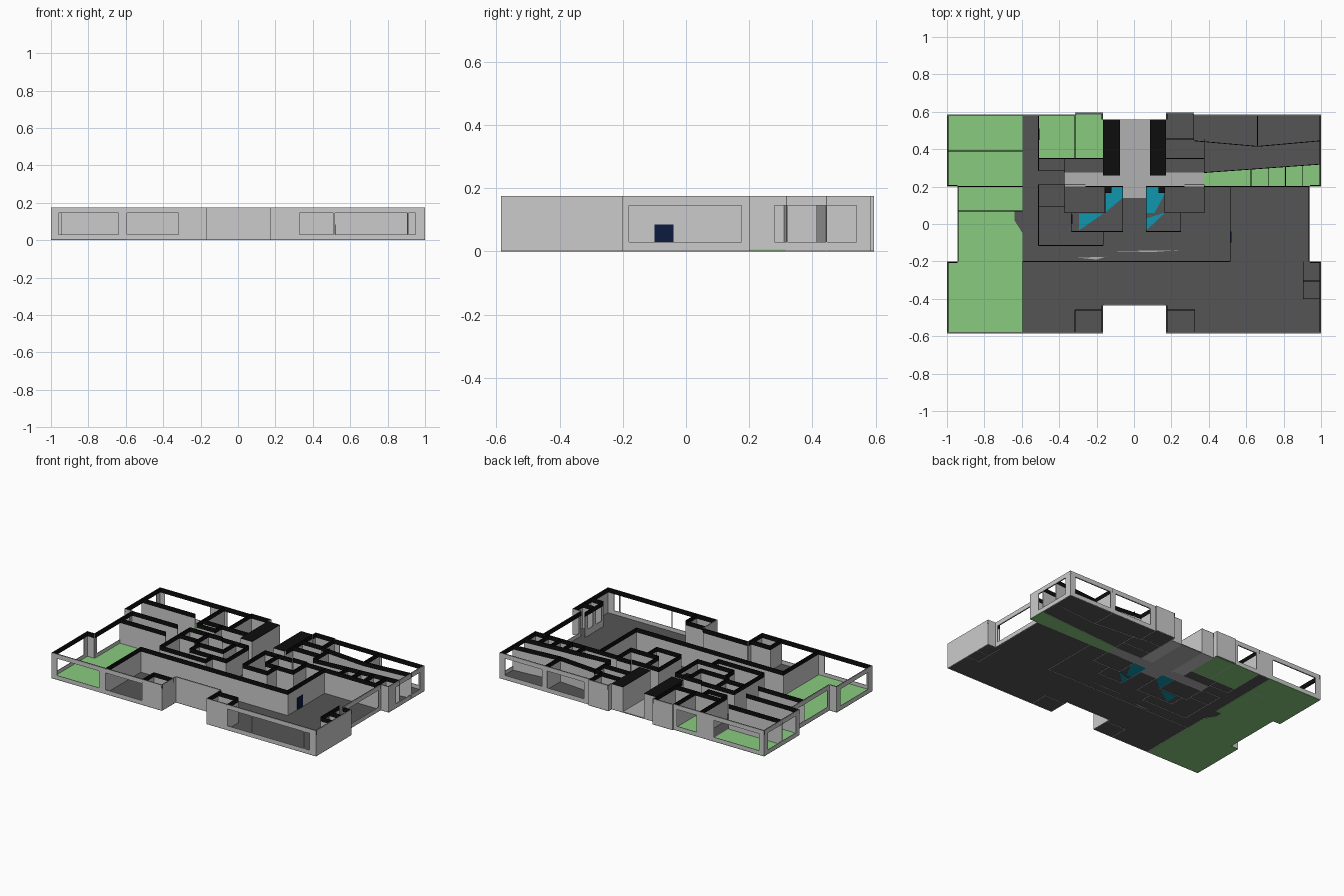
import bpy, bmesh
from mathutils import Vector

H, BAND, T = 0.175, 0.145, 0.004


def material(name, rgb):
    m = bpy.data.materials.new(name)
    m.diffuse_color = (*rgb, 1)
    return m


DARK = material("dark_floor", (.09, .09, .09))
GREEN = material("green_floor", (.25, .60, .21))
TEAL = material("teal_floor", (.005, .31, .42))
LIGHT = material("light_floor", (.44, .44, .44))
BLACK = material("black_band", (.004, .004, .004))
BLUE = material("blue_door", (.004, .01, .05))


def finish(bm, name, mat=None):
    bmesh.ops.recalc_face_normals(bm, faces=bm.faces)
    me = bpy.data.meshes.new(name)
    bm.to_mesh(me)
    bm.free()
    ob = bpy.data.objects.new(name, me)
    bpy.context.collection.objects.link(ob)
    if mat:
        me.materials.append(mat)
    return ob


def prism(bm, pts, z0, z1):
    lo = [bm.verts.new((x, y, z0)) for x, y in pts]
    hi = [bm.verts.new((x, y, z1)) for x, y in pts]
    bm.faces.new(lo)
    bm.faces.new(hi)
    n = len(pts)
    for i in range(n):
        j = (i + 1) % n
        bm.faces.new((lo[i], lo[j], hi[j], hi[i]))


def panel(bm, a, b, z0, z1, shift=0):
    # thin upright sheet from a to b, moved to its left by shift
    a, b = Vector(a), Vector(b)
    d = (b - a).normalized()
    n = Vector((-d.y, d.x))
    a, b = a + n * shift, b + n * shift
    h = n * T / 2
    prism(bm, [a - h, b - h, b + h, a + h], z0, z1)


def slab(name, mat, polys, z0, z1):
    bm = bmesh.new()
    for p in polys:
        prism(bm, p, z0, z1)
    return finish(bm, name, mat)


def box(x0, x1, y0, y1):
    return [(x0, y0), (x1, y0), (x1, y1), (x0, y1)]


# Outline, counter-clockwise; each edge keeps its window spans along x or y
outline = [(-1, .585), (-1, .2), (-.945, .2), (-.945, -.2), (-1, -.2), (-1, -.585),
           (-.165, -.585), (-.165, -.435), (.17, -.435), (.17, -.585), (1, -.585),
           (1, -.2), (.94, -.2), (.94, .2), (1, .2), (1, .585), (.32, .585),
           (.32, .595), (.17, .595), (.17, .56), (-.165, .56), (-.165, .595),
           (-.315, .595), (-.315, .585)]
windows = {0: [(.54, .24)], 2: [(.175, -.18)], 4: [(-.24, -.54)],
           5: [(-.96, -.64), (-.595, -.315)], 9: [(.33, .51), (.518, .905), (.912, .95)],
           12: [(-.18, .175)], 14: [(.28, .54)], 15: [(.96, .68), (.64, .36)],
           23: [(-.34, -.49), (-.62, -.96)]}

# Floors
slab("main_floor", DARK, [outline], .002, .004)
slab("green_floor", GREEN, [
    [(-1, .585), (-1, .2), (-.945, .2), (-.945, -.2), (-1, -.2), (-1, -.585), (-.595, -.585),
     (-.595, -.05), (-.64, .02), (-.64, .07), (-.595, .07), (-.595, .585)],
    box(-.51, -.165, .35, .585),
    [(.375, .2), (1, .2), (1, .32), (.375, .275)]], 0, .006)
slab("entry_floor", LIGHT, [box(-.075, .085, .275, .56), box(-.37, .38, .2, .275),
                            box(-.06, .065, .14, .2),
                            [(-.12, -.145), (.24, -.14), (.1, -.15)],
                            [(-.3, -.18), (-.15, -.175), (-.2, -.19)]], 0, .006)
slab("teal_floor", TEAL, [
    [(-.155, .2), (-.06, .2), (-.06, .14), (-.155, .06)],
    [(-.295, .055), (-.165, .055), (-.295, -.035)],
    [(.065, .06), (.065, .2), (.165, .2), (.165, .16), (.11, .06)],
    [(.065, -.035), (.065, .03), (.165, .06)]], 0, .006)

# Facade with windows, and the black band along its inner face
facade, band = bmesh.new(), bmesh.new()
for i, a in enumerate(outline):
    b = outline[(i + 1) % len(outline)]
    if i == 19:
        continue                      # open entrance side
    axis = 0 if abs(b[0] - a[0]) > abs(b[1] - a[1]) else 1

    def at(v):
        return (v, a[1]) if axis == 0 else (a[0], v)

    pos = a
    for s, e in windows.get(i, []):
        panel(facade, pos, at(s), 0, H, T / 2)
        panel(facade, at(s), at(e), 0, .03, T / 2)
        panel(facade, at(s), at(e), BAND, H, T / 2)
        pos = at(e)
    panel(facade, pos, b, 0, H, T / 2)
    panel(band, a, b, BAND, H, T * 1.5)
finish(facade, "outer_walls")
finish(band, "outer_wall_band", BLACK)

# Partitions: (fixed coordinate, from, to)
along_x = [(.39, -1, -.595), (.2, -.945, -.595), (.07, -.945, -.595),
           (-.2, -.595, .515), (-.115, -.51, -.165), (.21, -.51, -.26),
           (.095, -.51, -.37), (.06, -.37, -.155), (-.04, -.335, -.06),
           (.2, -.26, -.06), (-.04, .065, .25), (.06, .165, .375),
           (.21, .27, .375), (.2, .065, .27), (.2, .375, .94),
           (.35, -.51, -.165), (.285, -.51, -.37), (.455, .17, .32),
           (.35, .17, .375), (-.46, -.315, -.165), (-.46, .17, .325),
           (-.4, .905, 1), (-.305, .905, 1)]
along_y = [(-.595, -.585, -.2), (.515, -.2, .2), (-.51, -.115, .21),
           (-.165, -.115, -.04), (-.37, .06, .21), (-.335, -.04, .06),
           (-.06, -.04, .2), (-.155, .06, .2), (.065, -.04, .2),
           (.25, -.04, .06), (.375, .06, .21), (.165, .06, .2),
           (-.51, .285, .585), (-.315, .35, .585), (-.37, .275, .35),
           (-.165, .275, .56), (.17, .275, .56), (.32, .45, .585),
           (.375, .275, .455), (.66, .415, .585), (.625, .2, .293),
           (.72, .2, .3), (.81, .2, .306), (.9, .2, .313),
           (-.315, -.585, -.46), (.325, -.585, -.46)]
walls = [((s, y), (e, y)) for y, s, e in along_x]
walls += [((x, s), (x, e)) for x, s, e in along_y]
walls += [((.32, .445), (.66, .415)), ((.66, .415), (1, .445)), ((.375, .275), (1, .32))]
inner, band = bmesh.new(), bmesh.new()
for a, b in walls:
    panel(inner, a, b, 0, BAND)
    panel(band, a, b, BAND, H)

# Closet wall with two openings
for s, e in [(-.4, -.375), (-.32, -.285), (-.23, -.2)]:
    panel(inner, (.905, s), (.905, e), 0, BAND)
panel(inner, (.905, -.4), (.905, -.2), 0, .05)
panel(band, (.905, -.4), (.905, -.2), BAND, H)
finish(inner, "partition_walls")
finish(band, "partition_band", BLACK)

# Solid blocks either side of the entrance, with black tops
sides = [box(-.165, -.075, .26, .56), box(.085, .17, .26, .56)]
slab("entrance_block", None, sides, 0, H - .002)
slab("entrance_block_top", BLACK, sides, H - .002, H)
slab("shaft_top", BLACK, [box(-.155, -.12, .165, .2), box(.13, .165, .165, .2)], H - .004, H)

# Blue doors
bm = bmesh.new()
for x, y0, y1 in [(.519, -.1, -.04), (-.506, .45, .51), (-.331, 0, .05)]:
    panel(bm, (x, y0), (x, y1), .006, .085)
finish(bm, "blue_doors", BLUE)
